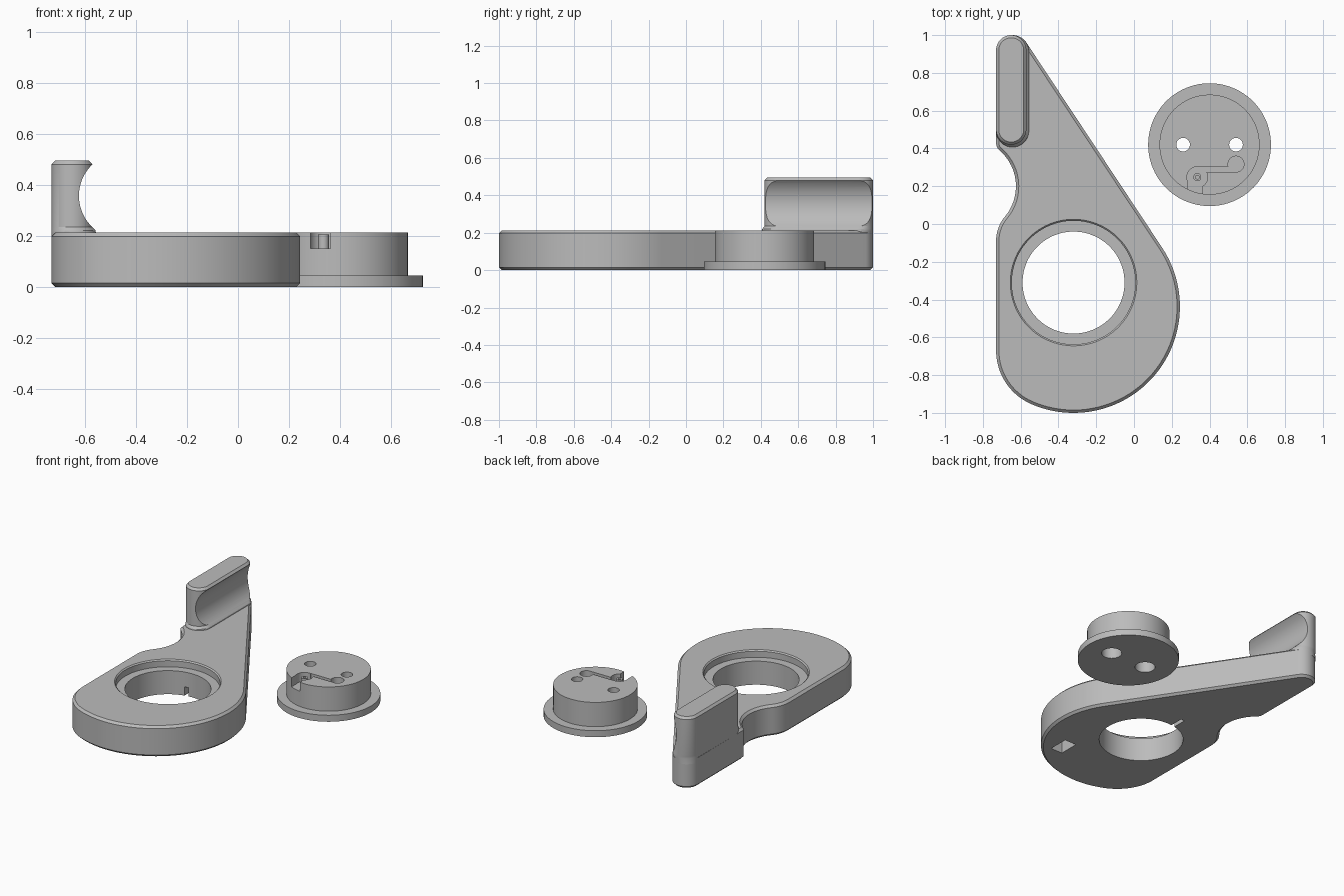
import bpy, bmesh, math

if "Cube" in bpy.data.objects:
    bpy.data.objects.remove(bpy.data.objects["Cube"])

grey = bpy.data.materials.new("plain grey")
grey.diffuse_color = (0.5, 0.5, 0.5, 1)
grey.use_nodes = True
grey.node_tree.nodes["Principled BSDF"].inputs["Base Color"].default_value = grey.diffuse_color


def arc(cx, cy, r, a0, a1, step=4):
    n = max(4, int(abs(a1 - a0) / step))
    angles = [math.radians(a0 + (a1 - a0) * i / n) for i in range(n + 1)]
    return [(cx + r * math.cos(a), cy + r * math.sin(a)) for a in angles]


def circle(cx, cy, r):
    return arc(cx, cy, r, 0, 360)[:-1]


def rect(x0, x1, y0, y1):
    return [(x0, y0), (x1, y0), (x1, y1), (x0, y1)]


def capsule(cx, y0, y1, r):
    return arc(cx, y0, r, 180, 360) + arc(cx, y1, r, 0, 180)


def loft(name, *levels):
    """Solid through (z, outline) levels that share one point count."""
    bm = bmesh.new()
    rings = [[bm.verts.new((x, y, z)) for x, y in pts] for z, pts in levels]
    n = len(rings[0])
    for a, b in zip(rings, rings[1:]):
        for i in range(n):
            j = (i + 1) % n
            bm.faces.new((a[i], a[j], b[j], b[i]))
    bm.faces.new(rings[0][::-1])
    bm.faces.new(rings[-1])
    bmesh.ops.recalc_face_normals(bm, faces=bm.faces)
    mesh = bpy.data.meshes.new(name)
    bm.to_mesh(mesh)
    bm.free()
    obj = bpy.data.objects.new(name, mesh)
    bpy.context.collection.objects.link(obj)
    mesh.materials.append(grey)
    return obj


def prism(name, pts, z0, z1):
    return loft(name, (z0, pts), (z1, pts))


def activate(obj):
    bpy.ops.object.select_all(action='DESELECT')
    obj.select_set(True)
    bpy.context.view_layer.objects.active = obj


def apply(obj, mod):
    activate(obj)
    bpy.ops.object.modifier_apply(modifier=mod.name)


def cut(obj, *cutters, operation='DIFFERENCE'):
    for c in cutters:
        mod = obj.modifiers.new("cut", 'BOOLEAN')
        mod.operation = operation
        mod.solver = 'EXACT'
        mod.object = c
        apply(obj, mod)
        bpy.data.objects.remove(c)


def smooth(obj):
    activate(obj)
    bpy.ops.object.shade_smooth_by_angle(angle=math.radians(25))


TOP = 0.213

# Lever plate: teardrop outline with a waist on the left side
outline = (arc(-0.421, -0.67, 0.309, 180, 246.6)
           + arc(-0.32, -0.437, 0.563, 246.6, 393.5, 3)[1:]
           + arc(-0.643, 0.912, 0.0878, 33.5, 180)
           + arc(-0.68, 0.428, 0.05, 180, 229.4, 8)
           + arc(-0.875, 0.2, 0.25, 49.4, -40)[1:]
           + arc(-0.53, -0.089, 0.2, 140, 180)[1:])
plate = prism("lever_plate", outline, 0, TOP)
bevel = plate.modifiers.new("chamfer", 'BEVEL')
bevel.width = 0.015
bevel.segments = 1
bevel.limit_method = 'ANGLE'
bevel.angle_limit = math.radians(60)
apply(plate, bevel)

# Stepped bore, key slot and square pocket in the underside
HX, HY = -0.32, -0.31
cut(plate,
    prism("bore", circle(HX, HY, 0.27), -0.1, 0.4),
    loft("counterbore", (0.163, circle(HX, HY, 0.327)),
         (TOP - 0.008, circle(HX, HY, 0.327)),
         (TOP + 0.002, circle(HX, HY, 0.337))),
    prism("key_slot", rect(HX - 0.058, HX - 0.03, HY + 0.2, HY + 0.365), -0.1, 0.06),
    prism("pocket", rect(-0.04, 0.05, -0.77, -0.63), -0.1, 0.1))
smooth(plate)


# Upright thumb grip with a flared foot, chamfered top and scooped side
def grip_ring(d):
    return capsule(-0.65 + d / 2, 0.5 - d / 2, 0.92 - d / 2, 0.08 + d / 2)


grip = loft("thumb_grip", (0.17, grip_ring(0)), (TOP - 0.005, grip_ring(0.014)),
            (TOP + 0.008, grip_ring(0.012)), (0.235, grip_ring(0)),
            (0.48, grip_ring(0)), (0.495, capsule(-0.65, 0.5, 0.92, 0.066)))
scoop = prism("scoop", circle(0, 0, 0.169), -0.5, 0.5)
scoop.rotation_euler.x = math.pi / 2
scoop.location = (-0.454, 0.7, 0.357)
cut(grip, scoop)
smooth(grip)

# Round insert: flange with a raised boss
IX, IY = 0.4, 0.42
insert = prism("insert", circle(IX, IY, 0.325), 0, 0.045)
cut(insert, prism("boss", circle(IX, IY, 0.265), 0.02, TOP), operation='UNION')

# Screw holes, wider from below
for x in (IX - 0.14, IX + 0.14):
    cut(insert, prism("screw_hole", circle(x, IY, 0.036), -0.1, 0.4),
        prism("screw_head", circle(x, IY, 0.065), -0.1, 0.1))

# Spring recess: two round wells, a joining channel and an open notch
PX, PY, FLOOR = 0.335, 0.248, 0.15
cut(insert,
    prism("spring_well", circle(PX, PY, 0.055), FLOOR, 0.4),
    prism("end_well", circle(0.54, 0.317, 0.042), FLOOR, 0.4),
    prism("channel", rect(0.345, 0.545, 0.276, 0.304), FLOOR, 0.4),
    prism("notch", rect(0.283, 0.363, 0.1, PY), FLOOR, 0.4))
smooth(insert)

# Hollow pin standing in the well
pin = prism("spring_pin", circle(PX, PY, 0.021), FLOOR - 0.01, 0.205)
cut(pin, prism("pin_hole", circle(PX, PY, 0.01), 0.17, 0.4))
smooth(pin)
